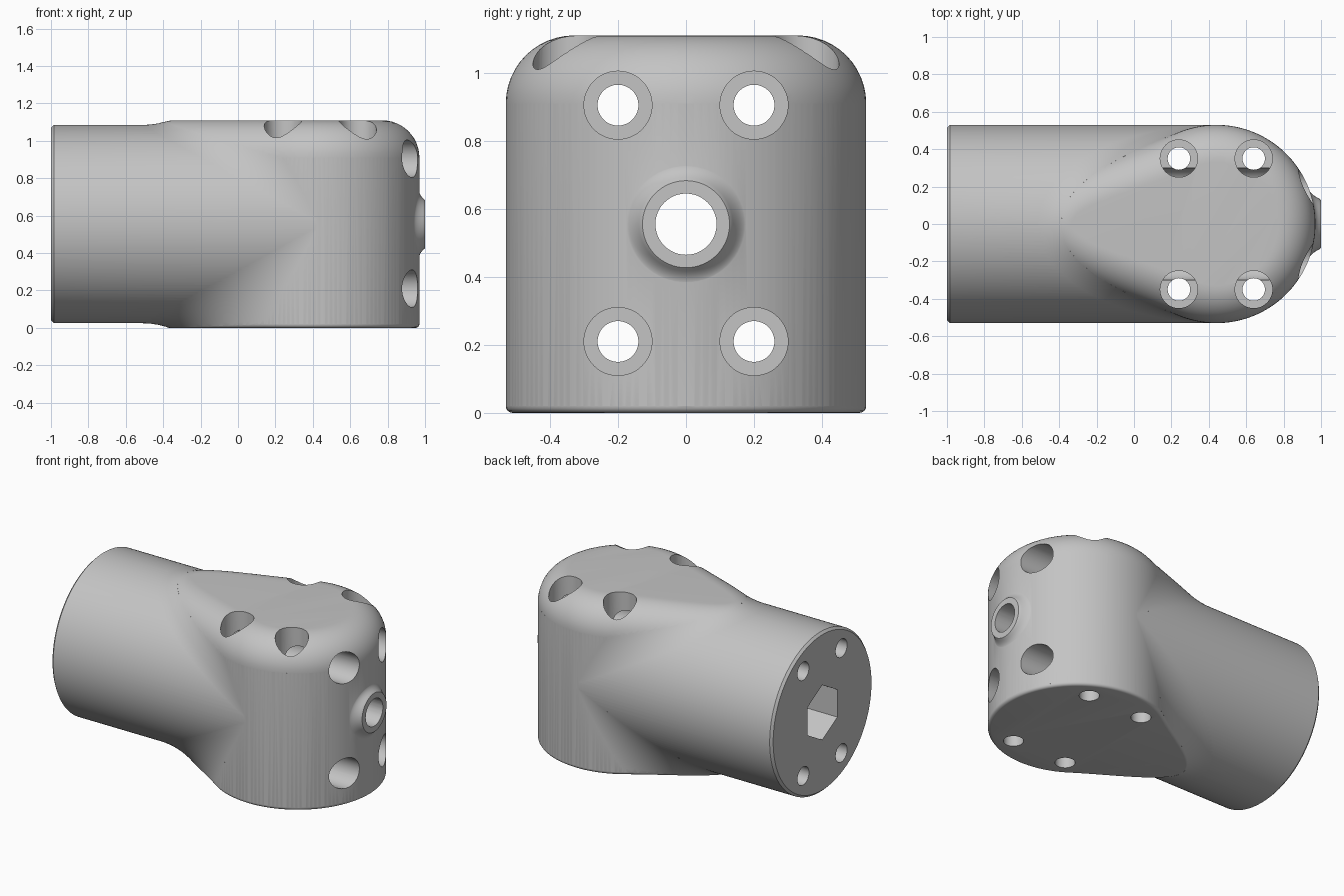
import bpy, bmesh, math
from mathutils import Vector

if "Cube" in bpy.data.objects:
    bpy.data.objects.remove(bpy.data.objects["Cube"], do_unlink=True)

R, RHO = 0.53, 0.42          # tube radius, blend radius between the tubes
CX, CZ, TOP = 0.44, 0.555, 1.11
UP = Vector((0, 0, 1))

grey = bpy.data.materials.new("light grey")
grey.use_nodes = True
COLOUR = (0.55, 0.55, 0.55, 1)
grey.diffuse_color = COLOUR
grey.node_tree.nodes["Principled BSDF"].inputs["Base Color"].default_value = COLOUR


def loft(name, sections, ring=False):
    """Skin a list of closed cross-sections, as a ring or with end caps."""
    bm = bmesh.new()
    rows = [[bm.verts.new(p) for p in s] for s in sections]
    n = len(rows[0])
    pairs = list(zip(rows, rows[1:]))
    if ring:
        pairs.append((rows[-1], rows[0]))
    else:
        bm.faces.new(rows[0])
        bm.faces.new(rows[-1])
    for a, b in pairs:
        for i in range(n):
            j = (i + 1) % n
            bm.faces.new((a[i], a[j], b[j], b[i]))
    bmesh.ops.recalc_face_normals(bm, faces=bm.faces)
    mesh = bpy.data.meshes.new(name)
    bm.to_mesh(mesh)
    bm.free()
    mesh.materials.append(grey)
    ob = bpy.data.objects.new(name, mesh)
    bpy.context.collection.objects.link(ob)
    return ob


def turned(name, profile, axis, u=0, v=0, n=48):
    """Turned solid along x (centre y=u, z=v) or z (centre x=u, y=v)."""
    sections = []
    for pos, r in profile:
        ring = []
        for i in range(n):
            t = 2 * math.pi * i / n
            a, b = u + r * math.sin(t), v + r * math.cos(t)
            ring.append((pos, a, b) if axis == "x" else (a, b, pos))
        sections.append(ring)
    return loft(name, sections)


def combine(target, other, operation):
    mod = target.modifiers.new("combine", "BOOLEAN")
    mod.operation, mod.solver, mod.object = operation, "EXACT", other
    bpy.context.view_layer.objects.active = target
    bpy.ops.object.modifier_apply(modifier=mod.name)
    bpy.data.objects.remove(other, do_unlink=True)


def slerp(a, b, f):
    w = a.angle(b, 0)
    if w < 1e-5:
        return a.copy()
    return (a * math.sin((1 - f) * w) + b * math.sin(f * w)) / math.sin(w)


def flip(p, s):
    return (p[0], p[1], CZ + s * (p[2] - CZ))


def spine(t):
    """Rolling-ball centre and its directions to the two tubes."""
    a, b = math.sin(t), math.cos(t)
    c = Vector((CX - (R + RHO) * a, (R + RHO) * b, CZ + (R + RHO) * a))
    return c, Vector((a, -b, 0)), Vector((0, -b, -a))


def blend(s):
    """Rolling-ball blend between the tubes, above (1) or below (-1)."""
    sections = []
    for i in range(73):
        t = 0.03 + (math.pi - 0.06) * i / 72
        c, dv, dh = spine(t)
        k = 0.5 * R
        sec = [c + RHO * slerp(dv, dh, j / 16) for j in range(17)]
        sec.append(Vector((CX - k * math.sin(t), k * math.cos(t), CZ + k * math.sin(t))))
        sections.append([flip(p, s) for p in sec])
    return loft("blend", sections)


def edge_rounder(r, s, steps):
    """Cutter that rounds the rim of the flat top (1) or bottom (-1)."""
    depth = TOP - CZ - r
    t0 = math.asin(depth / (R + RHO))
    half = []
    for i in range(41):                       # round the upright tube
        th = (math.pi / 2 + t0) * i / 40
        n = Vector((math.cos(th), math.sin(th), 0))
        half.append((Vector((CX, 0, CZ + depth)) + (R - r) * n, n))
    for i in range(1, 31):                    # along the blend to its tip
        t = t0 + (math.pi / 2 - t0) * i / 30
        c, dv, dh = spine(t)
        w = dv.angle(dh)
        sin_fw = ((R + RHO) * math.sin(t) - depth) / (RHO + r) * math.sin(w) / math.sin(t)
        d = slerp(dv, dh, math.asin(min(1, sin_fw)) / w)
        half.append((c + (RHO + r) * d, -d))
    other = [(Vector((c.x, -c.y, c.z)), Vector((n.x, -n.y, n.z))) for c, n in half[-2:0:-1]]
    m, sections = 0.08, []
    for c, n in half + other:
        sec = [c + r * slerp(UP, n, j / steps) for j in range(steps + 1)]
        sec += [c + (r + m) * n, c + (r + m) * (n + UP) / (1 + n.dot(UP)), c + (r + m) * UP]
        sections.append([flip(p, s) for p in sec])
    return loft("edge_rounder", sections, ring=True)


# Upright tube and its blends, trimmed flat at top and bottom
body = turned("elbow_body", [(-0.6, R), (1.7, R)], "z", CX, 0, 144)
for s in (1, -1):
    combine(body, blend(s), "UNION")
tube = turned("tube", [(-1, R - 0.015), (-0.985, R), (0.42, R)], "x", 0, CZ, 144)
combine(body, tube, "UNION")
slab = loft("slab", [[(x, y, z) for x, y in ((-2, -2), (2, -2), (2, 2), (-2, 2))] for z in (0, TOP)])
combine(body, slab, "INTERSECT")

# Rounded rims
combine(body, edge_rounder(0.2, 1, 12), "DIFFERENCE")
combine(body, edge_rounder(0.02, -1, 4), "DIFFERENCE")

# Raised ring on the round nose, flared into the wall
flare = []
for i in range(64):
    t = 2 * math.pi * i / 64
    sec = [(0.7, 0.05), (1.0, 0.05), (1.0, 0.128)]
    for j in range(9):
        r = 0.132 + 0.05 * j / 8
        wall = CX + math.sqrt(R * R - (r * math.sin(t)) ** 2) - 0.001
        sec.append((wall + (0.996 - wall) * (1 - j / 8) ** 2.2, r))
    sec.append((0.7, 0.182))
    flare.append([(x, r * math.sin(t), CZ + r * math.cos(t)) for x, r in sec])
combine(body, loft("nose_ring", flare, ring=True), "UNION")

# Counterbored screw holes, lengthwise and upright
for y in (-0.2, 0.2):
    for z in (0.21, 0.905):
        hole = [(-1.2, 0.06), (0.1, 0.06), (0.1, 0.1), (1.2, 0.1)]
        combine(body, turned("screw_hole", hole, "x", y, z), "DIFFERENCE")
for x in (0.24, 0.64):
    for y in (-0.35, 0.35):
        hole = [(-0.2, 0.06), (0.9, 0.06), (0.9, 0.1), (1.4, 0.1)]
        combine(body, turned("screw_hole", hole, "z", x, y), "DIFFERENCE")

# Central bore and hexagonal socket
combine(body, turned("bore", [(0, 0.09), (1.2, 0.09)], "x", 0, CZ), "DIFFERENCE")
combine(body, turned("socket", [(-1.2, 0.182), (0.6, 0.182)], "x", 0, CZ, 6), "DIFFERENCE")

bpy.ops.object.select_all(action="DESELECT")
body.select_set(True)
bpy.context.view_layer.objects.active = body
bpy.ops.object.shade_smooth_by_angle(angle=math.radians(25))
